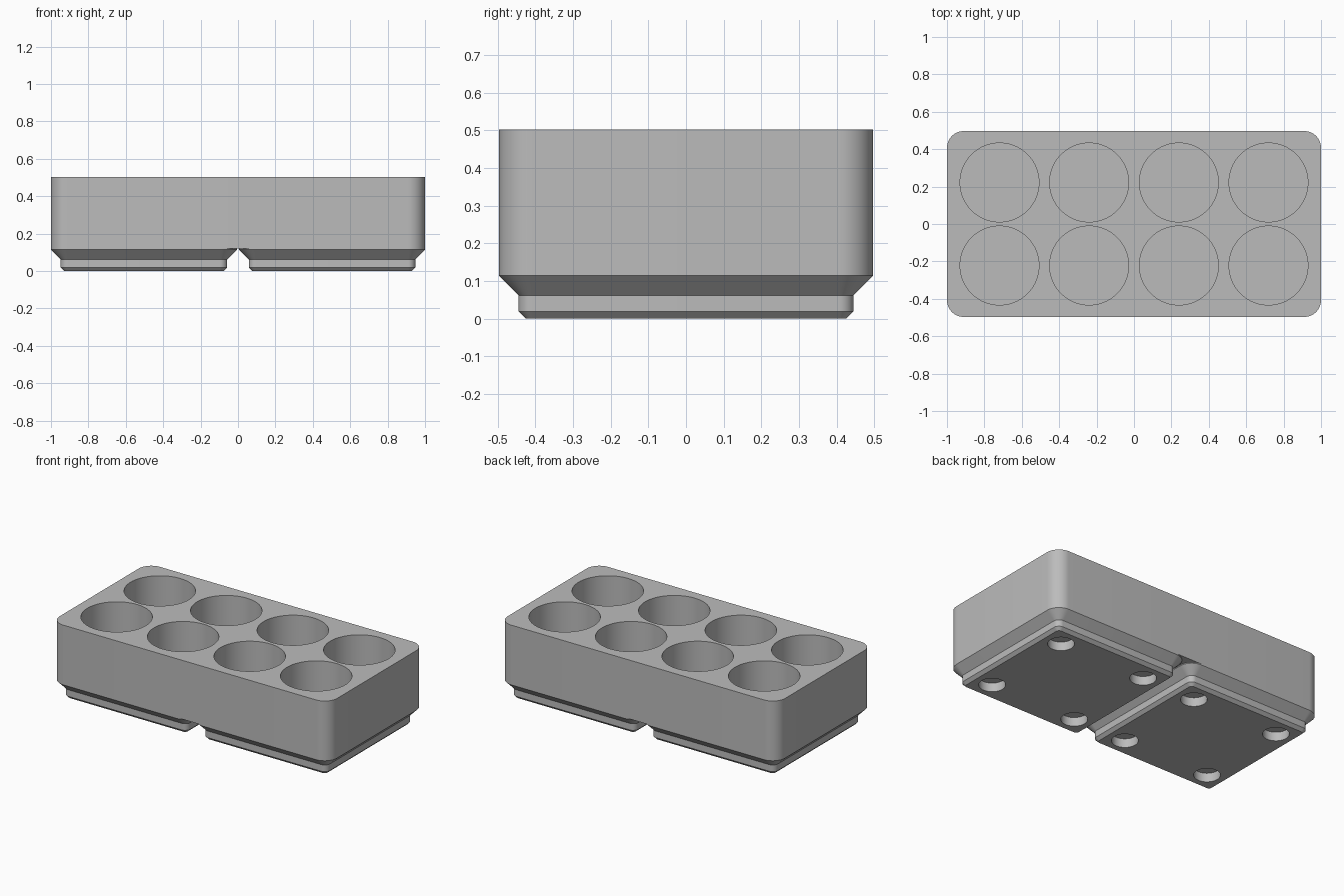
import bpy
import bmesh
import math
from mathutils import Matrix

if "Cube" in bpy.data.objects:
    bpy.data.objects.remove(bpy.data.objects["Cube"], do_unlink=True)

# Single plastic colour
grey = bpy.data.materials.new("grey plastic")
grey.use_nodes = True
GREY = (0.5, 0.5, 0.5, 1)
grey.diffuse_color = GREY
grey.node_tree.nodes["Principled BSDF"].inputs["Base Color"].default_value = GREY

ARC_STEPS = 12


def make_object(name, bm):
    bmesh.ops.recalc_face_normals(bm, faces=bm.faces[:])
    mesh = bpy.data.meshes.new(name)
    bm.to_mesh(mesh)
    bm.free()
    mesh.materials.append(grey)
    obj = bpy.data.objects.new(name, mesh)
    bpy.context.collection.objects.link(obj)
    return obj


def rounded_loft(name, centre_x, sections):
    """Stack rounded rectangles given as (z, half width, half depth, radius)."""
    bm = bmesh.new()
    rings = []
    for z, hx, hy, r in sections:
        ring = []
        for q, (sx, sy) in enumerate([(1, 1), (-1, 1), (-1, -1), (1, -1)]):
            for i in range(ARC_STEPS + 1):
                a = math.pi / 2 * (q + i / ARC_STEPS)
                ring.append(bm.verts.new((centre_x + sx * (hx - r) + r * math.cos(a),
                                          sy * (hy - r) + r * math.sin(a), z)))
        rings.append(ring)
    for low, high in zip(rings, rings[1:]):
        for i in range(len(low)):
            j = (i + 1) % len(low)
            bm.faces.new((low[i], low[j], high[j], high[i]))
    bm.faces.new(rings[0][::-1])
    bm.faces.new(rings[-1])
    return make_object(name, bm)


def drill(target, centres, radius, z0, z1, segments):
    """Cut round holes between two heights."""
    bm = bmesh.new()
    for x, y in centres:
        bmesh.ops.create_cone(bm, cap_ends=True, segments=segments, radius1=radius,
                              radius2=radius, depth=z1 - z0,
                              matrix=Matrix.Translation((x, y, (z0 + z1) / 2)))
    cutter = make_object(target.name + "_cutter", bm)
    cutter.hide_render = True
    mod = target.modifiers.new("holes", 'BOOLEAN')
    mod.operation = 'DIFFERENCE'
    mod.solver = 'EXACT'
    mod.object = cutter
    bpy.context.view_layer.objects.active = target
    bpy.ops.object.modifier_apply(modifier=mod.name)
    bpy.data.objects.remove(cutter, do_unlink=True)


# Body block with eight round cups
HALF = 0.497
BODY_BOTTOM, BODY_TOP = 0.12, 0.503
body = rounded_loft("body", 0, [(BODY_BOTTOM, 1.0, HALF, 0.09),
                                (BODY_TOP, 1.0, HALF, 0.09)])
cups = [(x, y) for x in (-0.719, -0.24, 0.24, 0.719) for y in (-0.222, 0.222)]
drill(body, cups, 0.211, 0.168, BODY_TOP + 0.1, 80)

# Two stepped feet, each with four magnet holes
foot_profile = [(0.0, 0.426, 0.019), (0.019, 0.445, 0.038), (0.062, 0.445, 0.038),
                (0.114, HALF, 0.09), (BODY_BOTTOM, HALF, 0.09)]
parts = [body]
for side, cx in (("right", -0.503), ("left", 0.503)):
    foot = rounded_loft(side + "_foot", cx, [(z, h, h, r) for z, h, r in foot_profile])
    magnets = [(cx + sx * 0.311, sy * 0.311) for sx in (-1, 1) for sy in (-1, 1)]
    drill(foot, magnets, 0.078, -0.05, 0.0575, 48)
    parts.append(foot)

# Smooth the round walls, keep edges crisp
for obj in parts:
    bpy.ops.object.select_all(action='DESELECT')
    obj.select_set(True)
    bpy.context.view_layer.objects.active = obj
    bpy.ops.object.shade_smooth_by_angle(angle=math.radians(25))
